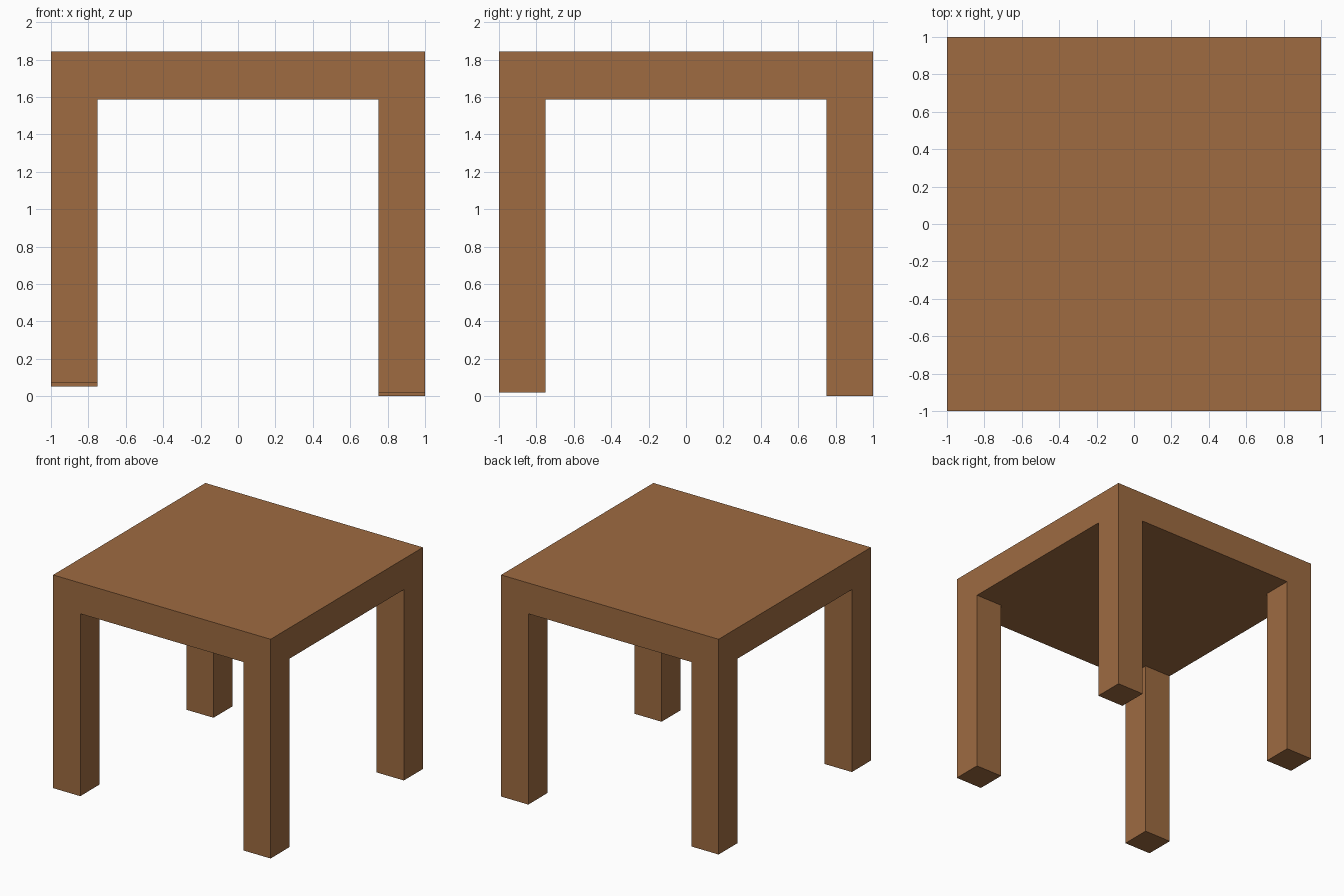
import bpy
import bmesh
import math

if "Cube" in bpy.data.objects:
    bpy.data.objects.remove(bpy.data.objects["Cube"])

TOP, UNDERSIDE = 1.842, 1.586
OUTER, INNER = 1.0, 0.75
# bottom height of each leg, keyed by the sign of (x, y); the legs are slightly uneven
LEG_BOTTOM = {(-1, -1): 0.07, (1, -1): 0.02, (-1, 1): 0.053, (1, 1): 0.0}

wood = bpy.data.materials.new("brown wood")
wood.diffuse_color = (0.342, 0.147, 0.053, 1.0)
wood.use_nodes = True
wood.node_tree.nodes["Principled BSDF"].inputs["Base Color"].default_value = wood.diffuse_color

bm = bmesh.new()

# underside as a 3 x 3 grid whose corner cells are the leg footprints
steps = (-OUTER, -INNER, INNER, OUTER)
grid = [[bm.verts.new((x, y, UNDERSIDE)) for y in steps] for x in steps]
cells = {}
for i in range(3):
    for j in range(3):
        cells[i, j] = bm.faces.new((grid[i][j], grid[i][j + 1],
                                    grid[i + 1][j + 1], grid[i + 1][j]))

# thick table top, closed by extruding the grid upwards
ext = bmesh.ops.extrude_face_region(bm, geom=list(cells.values()),
                                    use_keep_orig=True)
for v in ext["geom"]:
    if isinstance(v, bmesh.types.BMVert):
        v.co.z = TOP

# legs, pulled straight down out of the corner cells
for (sx, sy), bottom in LEG_BOTTOM.items():
    foot = cells[1 + sx, 1 + sy]
    leg = bmesh.ops.extrude_discrete_faces(bm, faces=[foot])["faces"][0]
    for v in leg.verts:
        v.co.z = bottom

# merge coplanar faces so every side is one clean flat face
bmesh.ops.remove_doubles(bm, verts=bm.verts, dist=1e-5)
bmesh.ops.recalc_face_normals(bm, faces=bm.faces)
bmesh.ops.dissolve_limit(bm, angle_limit=math.radians(1),
                         verts=bm.verts, edges=bm.edges)

mesh = bpy.data.meshes.new("table")
bm.to_mesh(mesh)
bm.free()
mesh.materials.append(wood)
table = bpy.data.objects.new("table", mesh)
bpy.context.collection.objects.link(table)
